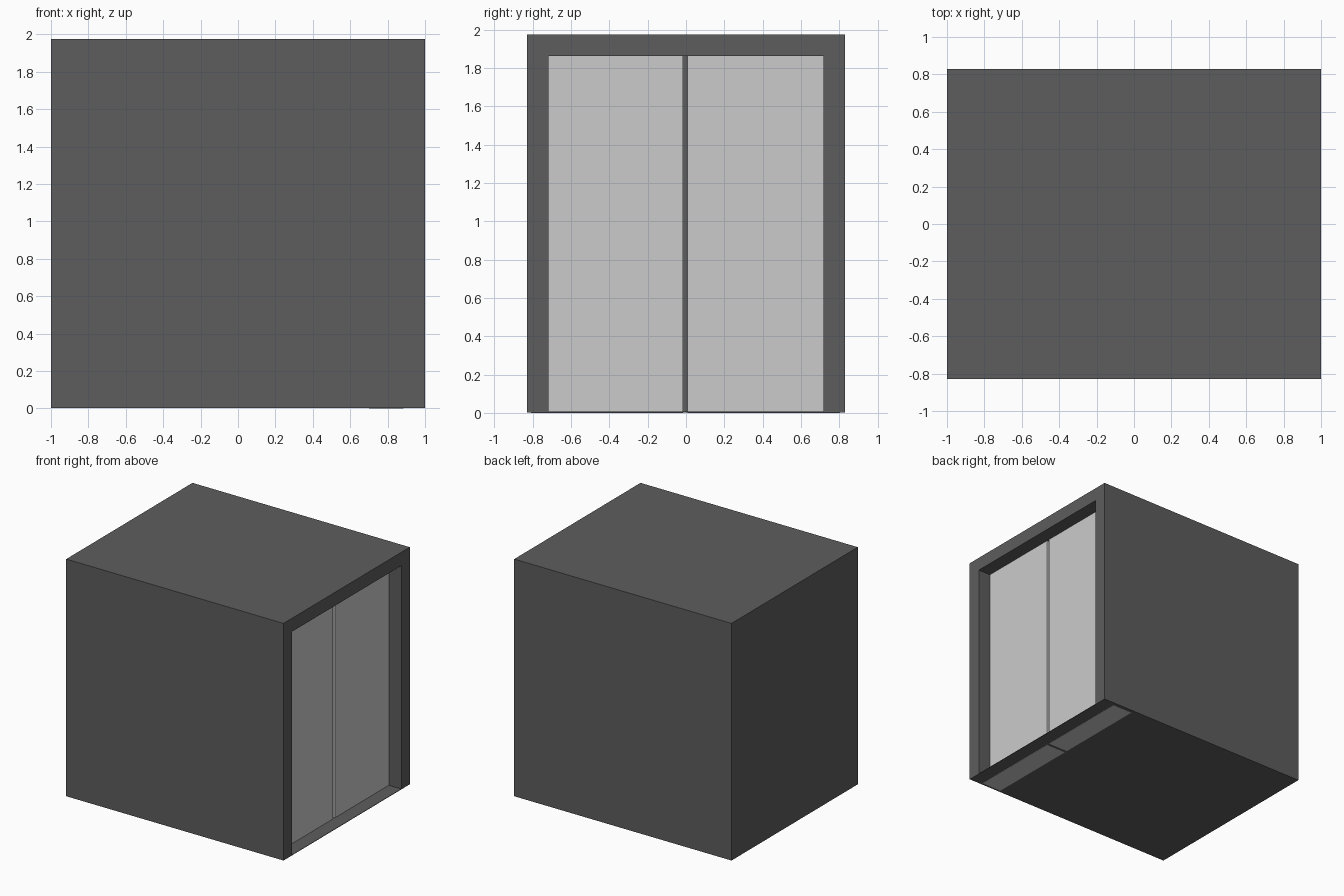
import bpy, bmesh
from mathutils import Vector

if "Cube" in bpy.data.objects:
    bpy.data.objects.remove(bpy.data.objects["Cube"])

HALF_X, HALF_Y, HEIGHT = 1.0, 0.83, 1.975
WALL, FLOOR_LOW, FLOOR_TOP = 0.158, 0.002, 0.006


def box_mesh(lo, hi):
    lo, hi = Vector(lo), Vector(hi)
    bm = bmesh.new()
    bmesh.ops.create_cube(bm, size=1)
    for v in bm.verts:
        v.co = (lo + hi) / 2 + v.co * (hi - lo)
    return bm


def finish(bm, name, material=None):
    bmesh.ops.recalc_face_normals(bm, faces=bm.faces)
    mesh = bpy.data.meshes.new(name)
    bm.to_mesh(mesh)
    bm.free()
    obj = bpy.data.objects.new(name, mesh)
    bpy.context.collection.objects.link(obj)
    if material:
        mesh.materials.append(material)
    return obj


charcoal = bpy.data.materials.new("charcoal")
charcoal.diffuse_color = (0.11, 0.11, 0.11, 1)
charcoal.use_nodes = True
charcoal.node_tree.nodes["Principled BSDF"].inputs["Base Color"].default_value = charcoal.diffuse_color

# Cabin shell: the entrance face is inset, then pushed in to hollow the room
bm = box_mesh((-HALF_X, -HALF_Y, FLOOR_LOW), (HALF_X, HALF_Y, HEIGHT))
bm.normal_update()
entrance = max(bm.faces, key=lambda f: f.calc_center_median().x)
bmesh.ops.inset_individual(bm, faces=[entrance], thickness=WALL)
for v in entrance.verts:
    if v.co.z < HEIGHT / 2:
        v.co.z = FLOOR_TOP
room = bmesh.ops.extrude_discrete_faces(bm, faces=[entrance])["faces"][0]
for v in room.verts:
    v.co.x = -HALF_X + WALL
finish(bm, "cabin_shell", charcoal)

# Sliding doors: set back in the entrance, edges running into the walls
for name, y0, y1 in (("left_door", -0.81, -0.015), ("right_door", 0.008, 0.803)):
    finish(box_mesh((0.70, y0, 0.0), (0.885, y1, 1.9)), name)
